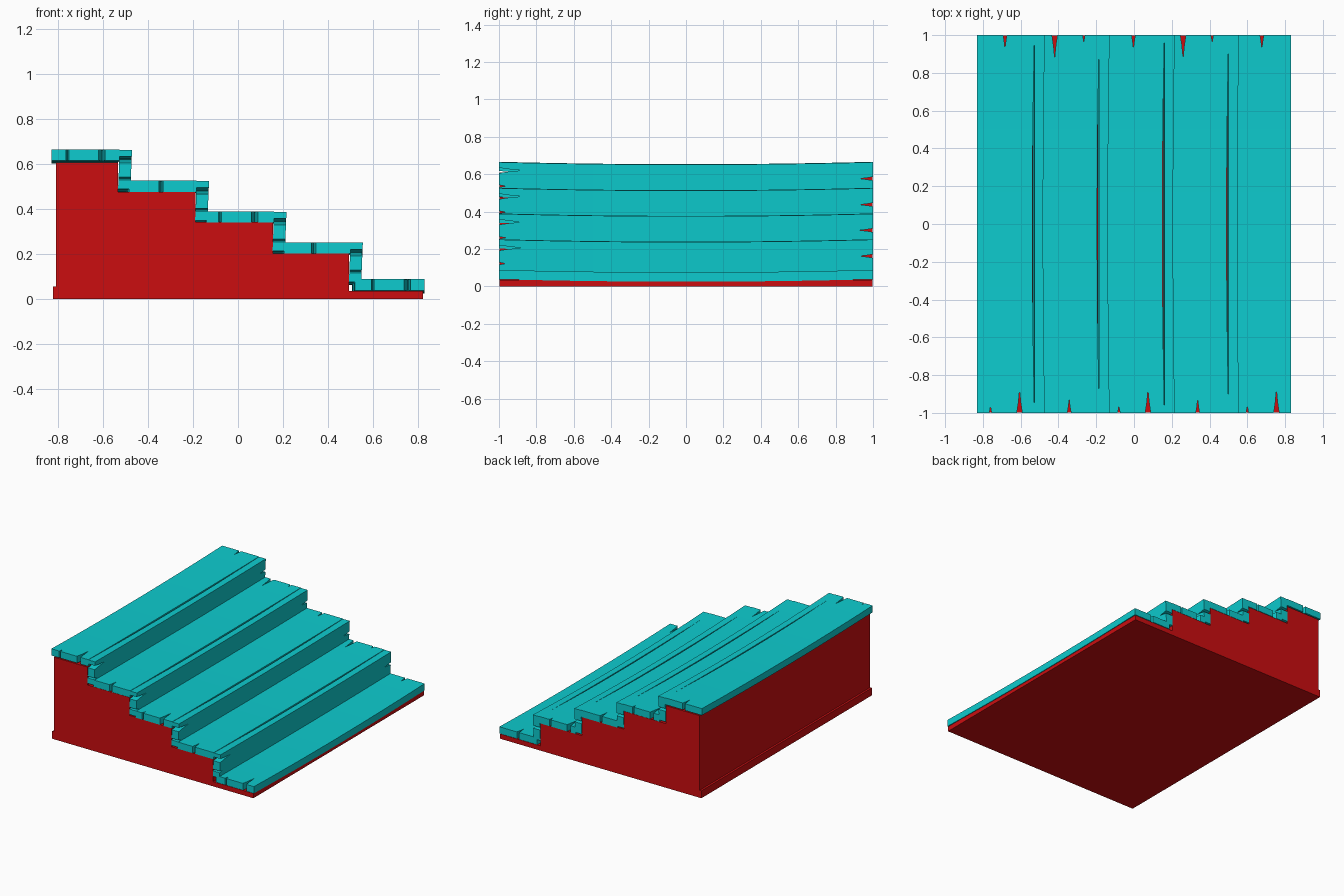
import bpy, bmesh

if "Cube" in bpy.data.objects:
    bpy.data.objects.remove(bpy.data.objects["Cube"], do_unlink=True)


def material(name, rgb):
    m = bpy.data.materials.new(name)
    m.use_nodes = True
    m.diffuse_color = (*rgb, 1)
    m.node_tree.nodes["Principled BSDF"].inputs["Base Color"].default_value = (*rgb, 1)
    return m


TEAL = material("teal planks", (0.004, 0.6, 0.62))
RED = material("red base", (0.6, 0.004, 0.005))
SAG = 0.013
SECTIONS = 12


def new_object(name, bm, mat):
    bmesh.ops.recalc_face_normals(bm, faces=bm.faces)
    mesh = bpy.data.meshes.new(name)
    bm.to_mesh(mesh)
    bm.free()
    mesh.materials.append(mat)
    ob = bpy.data.objects.new(name, mesh)
    bpy.context.collection.objects.link(ob)
    return ob


def loft(bm, rings):
    """Join rings of points into one closed solid."""
    vs = [[bm.verts.new(p) for p in ring] for ring in rings]
    n = len(vs[0])
    for a, b in zip(vs, vs[1:]):
        for i in range(n):
            j = (i + 1) % n
            bm.faces.new((a[i], a[j], b[j], b[i]))
    bm.faces.new(vs[0])
    bm.faces.new(vs[-1])


def plank(name, corners, bows, notches, axis):
    """Sagging plank along y; notches are (position, end, depth) cut into its ends."""
    rings = []
    for k in range(SECTIONS + 1):
        y = 2 * k / SECTIONS - 1
        mid = 1 - y * y
        rings.append([(x + b * mid, y, z - SAG * mid) for (x, z), b in zip(corners, bows)])
    bm = bmesh.new()
    loft(bm, rings)
    ob = new_object(name, bm, TEAL)

    # tapered splits in the plank ends
    bm = bmesh.new()
    for pos, end, depth in notches:
        half = 0.005 + depth * 0.09
        outline = [(pos - half, 1.01), (pos + half, 1.01),
                   (pos + half * 0.4, 1 - depth * 0.45), (pos, 1 - depth),
                   (pos - half * 0.4, 1 - depth * 0.45)]
        rings = []
        for t in (-1, 1):
            rings.append([(p, y * end, t) if axis == "x" else (t, y * end, p)
                          for p, y in outline])
        loft(bm, rings)
    cutter = new_object("split_cutter", bm, TEAL)
    cutter.hide_render = True
    mod = ob.modifiers.new("splits", "BOOLEAN")
    mod.operation = "DIFFERENCE"
    mod.solver = "EXACT"
    mod.object = cutter
    bpy.context.view_layer.update()
    graph = bpy.context.evaluated_depsgraph_get()
    mesh = bpy.data.meshes.new_from_object(ob.evaluated_get(graph))
    ob.modifiers.clear()
    ob.data = mesh
    bpy.data.objects.remove(cutter, do_unlink=True)
    return ob


# Stepped base, with a low lip along the tall side
steps = [(-0.535, 0.608), (-0.19, 0.475), (0.155, 0.342), (0.495, 0.202), (0.825, 0.035)]
profile = [(-0.825, 0), (-0.825, 0.055), (-0.81, 0.055)]
left = -0.81
for right, top in steps:
    profile += [(left, top), (right, top)]
    left = right
profile.append((0.825, 0))
bm = bmesh.new()
loft(bm, [[(x, y, z) for x, z in profile] for y in (-0.998, 0.998)])
new_object("stepped_base", bm, RED)

# Treads: start, end, top; every other one is turned end for end
treads = [(-0.83, -0.527, 0.666), (-0.485, -0.184, 0.527), (-0.14, 0.161, 0.39),
          (0.205, 0.501, 0.252), (0.52, 0.83, 0.088)]
for i, (x0, x1, top) in enumerate(treads):
    low = top - 0.05
    centre = -0.683 + 0.34 * i
    turn = -1 if i % 2 else 1
    splits = [(centre - turn * 0.077, -turn * (-1) * -1, 0.035),
              (centre + turn * 0.077, -turn, 0.12),
              (centre, turn, 0.07)]
    if i % 2:
        splits[0] = (centre + 0.077, 1, 0.035)
        splits[1] = (centre - 0.077, 1, 0.12)
    # the front edge bows back, leaving a slim gap to the riser
    bow = -0.011 if i < 4 else 0
    start_bow = -0.012 if i else 0
    plank(f"tread_{i + 1}", [(x0, low), (x1, low), (x1, top), (x0, top)],
          (start_bow, bow, bow, start_bow), splits, "x")

# Risers, leaning very slightly forward
for i, (back, top) in enumerate([(-0.527, 0.664), (-0.184, 0.525), (0.161, 0.388), (0.501, 0.25)]):
    low = top - 0.175
    front = back + 0.055
    plank(f"riser_{i + 1}",
          [(back - 0.007, low), (front - 0.007, low), (front, top), (back, top)],
          (0, -0.009, -0.009, 0),
          [(top - 0.044, -1, 0.12), (top - 0.128, -1, 0.035), (top - 0.088, 1, 0.07)], "z")
